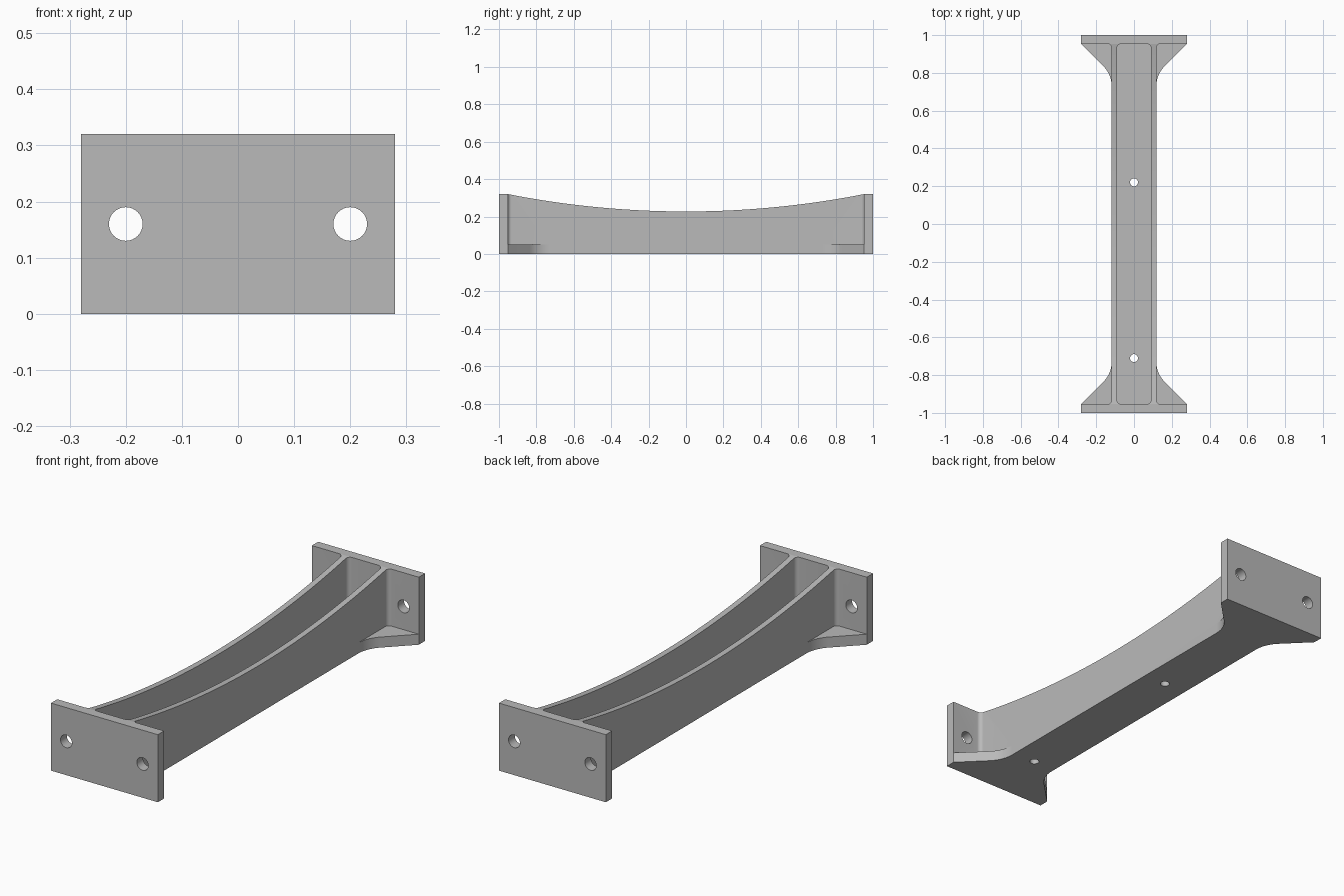
import bpy
import bmesh
from math import cos, sin, pi, radians, sqrt
from mathutils import Matrix, Vector

if "Cube" in bpy.data.objects:
    bpy.data.objects.remove(bpy.data.objects["Cube"])

# Main dimensions
PLATE_X, WEB_X, POCKET_X = 0.28, 0.118, 0.09
END_Y, PLATE_Y = 1.0, 0.953
HEIGHT, FLOOR, WAIST = 0.32, 0.05, 0.227
FILLET, FLARE = 0.02, 0.15

grey = bpy.data.materials.new("cast_grey")
grey.use_nodes = True
colour = (0.49, 0.49, 0.49, 1)
grey.diffuse_color = colour
grey.node_tree.nodes["Principled BSDF"].inputs["Base Color"].default_value = colour


def arc(cx, cy, r, start, end, steps):
    angles = [radians(start + (end - start) * i / steps) for i in range(steps + 1)]
    return [(cx + r * cos(a), cy + r * sin(a)) for a in angles]


def four_way(quarter):
    """Mirror a quarter outline into a closed loop."""
    back = quarter[::-1]
    return (quarter + [(-x, y) for x, y in back]
            + [(-x, -y) for x, y in quarter] + [(x, -y) for x, y in back])


def extrude(name, outline, low, high, matrix=Matrix()):
    """Solid prism over an outline, turned by matrix."""
    bm = bmesh.new()
    face = bm.faces.new([bm.verts.new((x, y, low)) for x, y in outline])
    top = bmesh.ops.extrude_face_region(bm, geom=[face])["geom"]
    bmesh.ops.translate(bm, vec=(0, 0, high - low),
                        verts=[v for v in top if isinstance(v, bmesh.types.BMVert)])
    bm.transform(matrix)
    bmesh.ops.recalc_face_normals(bm, faces=bm.faces)
    mesh = bpy.data.meshes.new(name)
    bm.to_mesh(mesh)
    bm.free()
    mesh.materials.append(grey)
    obj = bpy.data.objects.new(name, mesh)
    bpy.context.collection.objects.link(obj)
    return obj


def combine(target, other, operation):
    """Apply a boolean and remove the helper."""
    mod = target.modifiers.new(operation.lower(), "BOOLEAN")
    mod.operation, mod.object, mod.solver = operation, other, "EXACT"
    bpy.context.view_layer.objects.active = target
    bpy.ops.object.modifier_apply(modifier=mod.name)
    bpy.data.objects.remove(other)


# Webs and end plates, with filleted outer corners
beam = extrude("beam_bracket", four_way(
    arc(WEB_X + FILLET, PLATE_Y - FILLET, FILLET, 180, 90, 8)
    + [(PLATE_X, PLATE_Y), (PLATE_X, END_Y)]), 0, HEIGHT)

# Long pocket between the webs
pocket = extrude("pocket_cutter", four_way(
    arc(POCKET_X - FILLET, PLATE_Y - FILLET, FILLET, 0, 90, 8)), FLOOR, HEIGHT + 0.1)
combine(beam, pocket, "DIFFERENCE")

# Sagging upper edge of the webs
sag = HEIGHT - WAIST
radius = (PLATE_Y ** 2 + sag ** 2) / (2 * sag)
ys = [PLATE_Y * (i / 24 - 1) for i in range(49)]
curve = [(y, WAIST + radius - sqrt(radius ** 2 - y * y)) for y in ys]
profile = curve + [(PLATE_Y, HEIGHT + 0.1), (-PLATE_Y, HEIGHT + 0.1)]
yz_to_xyz = Matrix(((0, 0, 1, 0), (1, 0, 0, 0), (0, 1, 0, 0), (0, 0, 0, 1)))
combine(beam, extrude("sag_cutter", profile, -0.5, 0.5, yz_to_xyz), "DIFFERENCE")

# Floor with flared gussets at both ends
tangent_y = PLATE_Y - (PLATE_X - WEB_X) - FLARE * (sqrt(2) - 1)
floor = extrude("floor_slab", four_way(
    arc(WEB_X + FLARE, tangent_y, FLARE, 180, 135, 12)
    + [(PLATE_X, PLATE_Y), (PLATE_X, END_Y)]), 0, FLOOR)
combine(beam, floor, "UNION")

# Bolt holes through the end plates
for x in (-0.2, 0.2):
    turn = Matrix.Translation(Vector((x, 0, HEIGHT / 2))) @ Matrix.Rotation(pi / 2, 4, "X")
    hole = extrude("bolt_cutter", arc(0, 0, 0.03, 0, 348.75, 31), -1.2, 1.2, turn)
    combine(beam, hole, "DIFFERENCE")

# Small holes through the floor
for y in (0.22, -0.71):
    hole = extrude("floor_hole_cutter", arc(0, y, 0.021, 0, 345, 23), -0.1, 0.1)
    combine(beam, hole, "DIFFERENCE")

# Smooth fillets and holes, crisp edges elsewhere
bpy.ops.object.select_all(action="DESELECT")
beam.select_set(True)
bpy.context.view_layer.objects.active = beam
bpy.ops.object.shade_smooth_by_angle(angle=radians(30))
